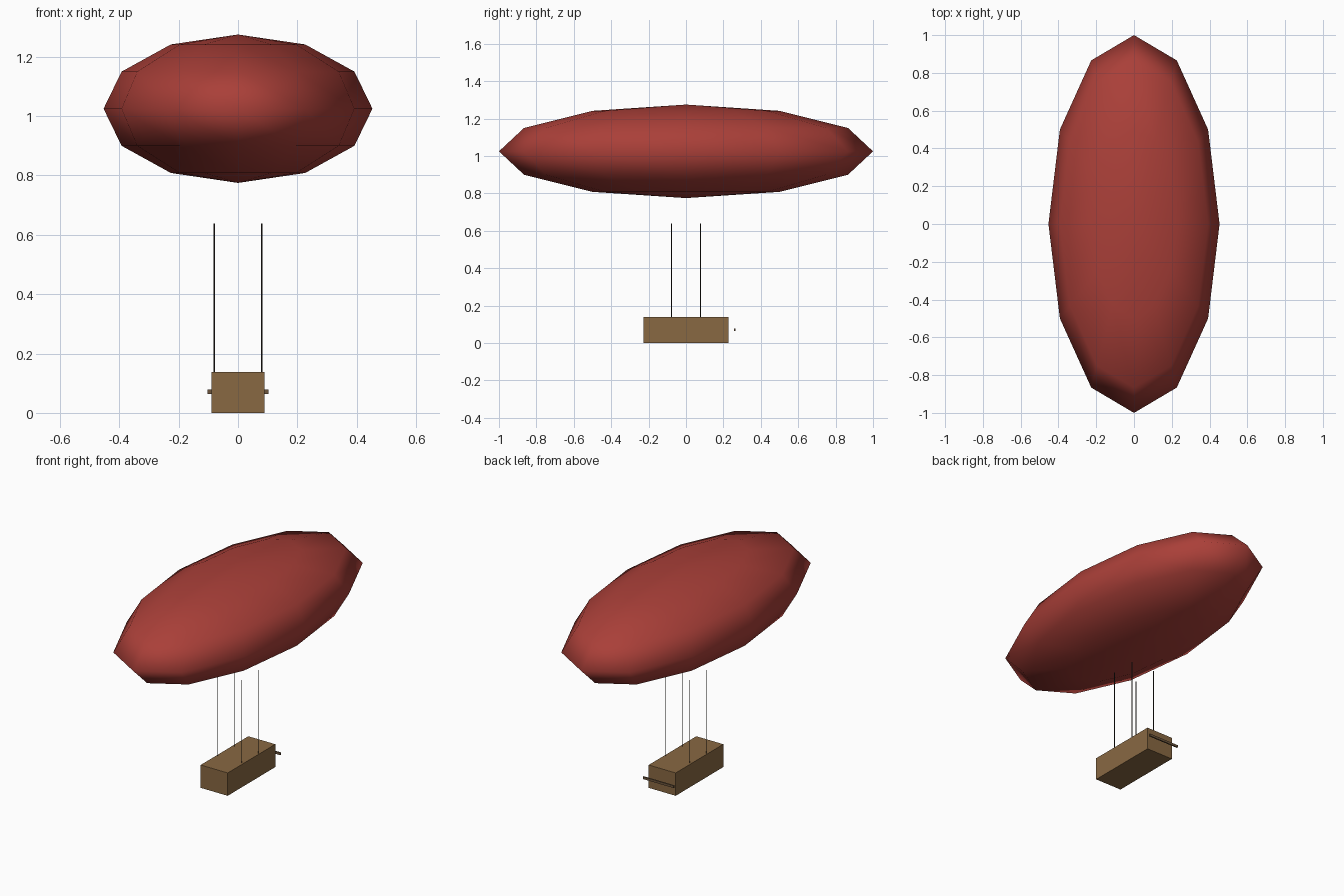
import bpy

# Remove the default cube
cube = bpy.data.objects.get("Cube")
if cube:
    bpy.data.objects.remove(cube, do_unlink=True)


def material(name, colour):
    mat = bpy.data.materials.new(name)
    mat.use_nodes = True
    rgba = (*colour, 1.0)
    mat.diffuse_color = rgba
    mat.node_tree.nodes["Principled BSDF"].inputs["Base Color"].default_value = rgba
    return mat


def finish(name, scale, mat):
    obj = bpy.context.object
    obj.name = name
    obj.scale = scale
    bpy.ops.object.transform_apply(location=False, rotation=False, scale=True)
    obj.data.materials.append(mat)
    return obj


def box(name, centre, size, mat):
    bpy.ops.mesh.primitive_cube_add(size=1, location=centre)
    return finish(name, size, mat)


red = material("red fabric", (0.40, 0.05, 0.04))
wood = material("brown wood", (0.25, 0.14, 0.055))
dark_wood = material("dark wood", (0.15, 0.09, 0.045))
rope_dark = material("dark rope", (0.03, 0.025, 0.02))

# Gas envelope: a coarse stretched sphere, smooth shaded
bpy.ops.mesh.primitive_uv_sphere_add(segments=12, ring_count=6, radius=1,
                                     location=(0, 0, 1.025))
envelope = finish("envelope", (0.453, 1.0, 0.25), red)
bpy.ops.object.shade_smooth()

# Gondola hanging below
box("gondola", (0, 0, 0.069), (0.18, 0.454, 0.138), wood)

# Propeller bar behind the gondola
box("propeller", (0, 0.26, 0.071), (0.206, 0.008, 0.014), dark_wood)

# Four suspension ropes
for side, x in (("left", 0.08), ("right", -0.08)):
    for end, y in (("front", -0.078), ("back", 0.078)):
        bpy.ops.mesh.primitive_cylinder_add(vertices=8, radius=0.0022, depth=0.5,
                                            location=(x, y, 0.388))
        finish(f"{end}_{side}_rope", (1, 1, 1), rope_dark)
        bpy.ops.object.shade_smooth_by_angle()
